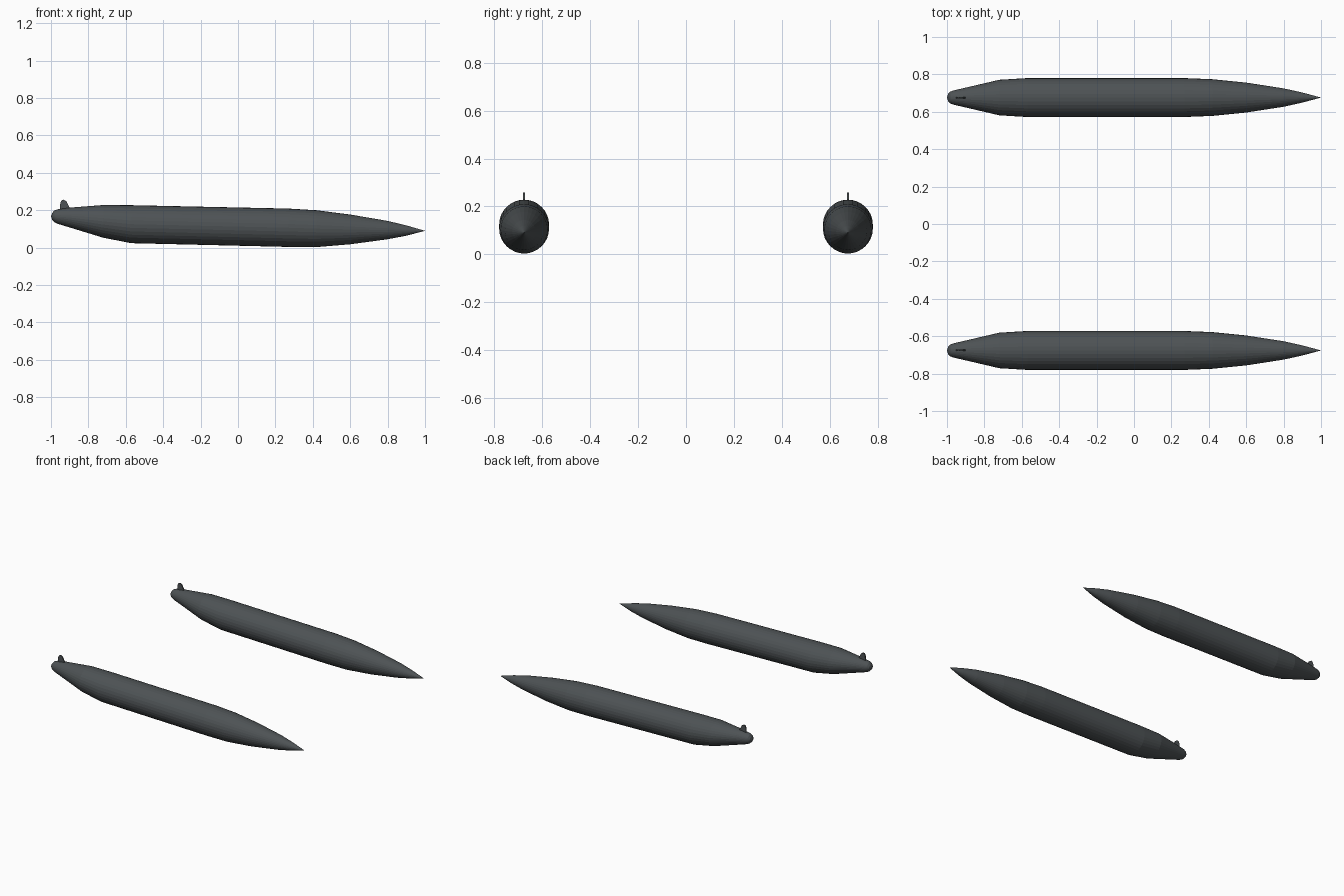
import bpy, bmesh, math

if "Cube" in bpy.data.objects:
    bpy.data.objects.remove(bpy.data.objects["Cube"])

SIDES = 32
TANK_Y = 0.676

# Stations along the tank: x, top z, bottom z, half width
STATIONS = [
    (-0.993, 0.186, 0.148, 0.022),
    (-0.982, 0.199, 0.137, 0.032),
    (-0.965, 0.205, 0.128, 0.038),
    (-0.90, 0.214, 0.108, 0.053),
    (-0.72, 0.228, 0.053, 0.095),
    (-0.57, 0.227, 0.024, 0.104),
    (0.27, 0.209, 0.004, 0.104),
    (0.42, 0.200, 0.003, 0.098),
    (0.60, 0.177, 0.018, 0.080),
    (0.80, 0.143, 0.045, 0.049),
    (0.90, 0.119, 0.064, 0.027),
]
TAIL = (-1.0, 0, 0.167)
NOSE = (1.0, 0, 0.090)

# Side outline of the small fin: x, z
FIN = [(-0.953, 0.195), (-0.950, 0.238), (-0.944, 0.252), (-0.932, 0.257),
       (-0.918, 0.248), (-0.895, 0.205)]
FIN_HALF = 0.004


def finish(bm, name, y):
    bmesh.ops.recalc_face_normals(bm, faces=bm.faces)
    mesh = bpy.data.meshes.new(name)
    bm.to_mesh(mesh)
    bm.free()
    obj = bpy.data.objects.new(name, mesh)
    obj.location.y = y
    bpy.context.collection.objects.link(obj)
    mat = bpy.data.materials.get("dark_grey")
    if not mat:
        mat = bpy.data.materials.new("dark_grey")
        mat.diffuse_color = (0.075, 0.085, 0.09, 1)
        mat.use_nodes = True
        mat.node_tree.nodes["Principled BSDF"].inputs["Base Color"].default_value = mat.diffuse_color
    mesh.materials.append(mat)


def make_tank(name, y):
    bm = bmesh.new()
    rings = []
    for x, top, bottom, half in STATIONS:
        mid, rad = (top + bottom) / 2, (top - bottom) / 2
        angles = [2 * math.pi * i / SIDES for i in range(SIDES)]
        rings.append([bm.verts.new((x, half * math.sin(a), mid + rad * math.cos(a)))
                      for a in angles])
    # Skin between neighbouring rings
    for r0, r1 in zip(rings, rings[1:]):
        for i in range(SIDES):
            j = (i + 1) % SIDES
            bm.faces.new((r0[i], r0[j], r1[j], r1[i]))
    # Pointed and rounded ends
    for ring, tip in ((rings[0], TAIL), (rings[-1], NOSE)):
        v = bm.verts.new(tip)
        for i in range(SIDES):
            bm.faces.new((v, ring[i], ring[(i + 1) % SIDES]))
    finish(bm, name, y)


def make_fin(name, y):
    bm = bmesh.new()
    face = bm.faces.new([bm.verts.new((x, -FIN_HALF, z)) for x, z in FIN])
    ext = bmesh.ops.extrude_face_region(bm, geom=[face], use_keep_orig=True)
    new = [g for g in ext["geom"] if isinstance(g, bmesh.types.BMVert)]
    bmesh.ops.translate(bm, verts=new, vec=(0, 2 * FIN_HALF, 0))
    finish(bm, name, y)


# Matching pair, one each side
for side, y in (("front", -TANK_Y), ("back", TANK_Y)):
    make_tank(side + "_tank", y)
    make_fin(side + "_tank_fin", y)
